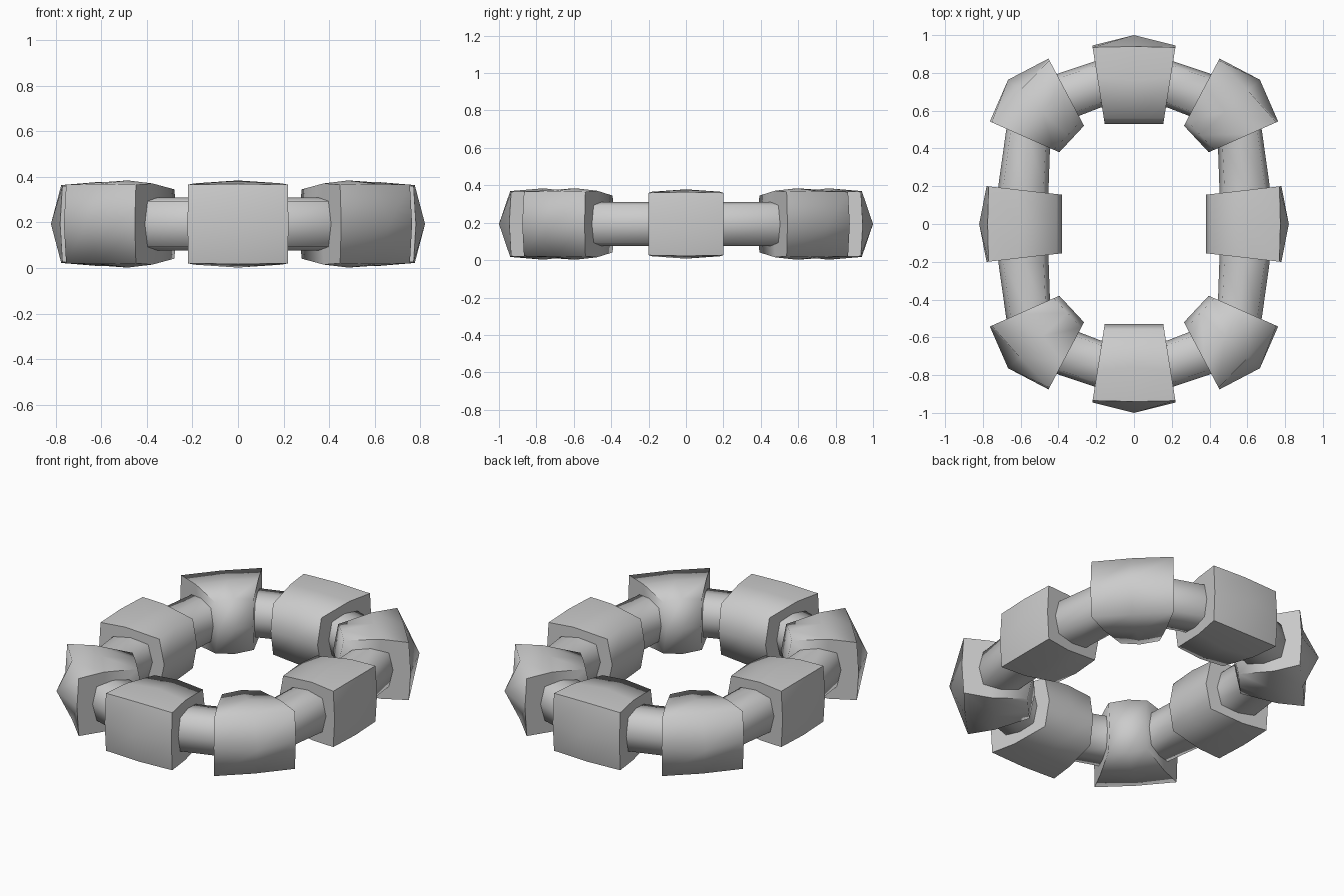
import bpy, bmesh
from math import cos, sin, radians
from mathutils import Vector

if "Cube" in bpy.data.objects:
    bpy.data.objects.remove(bpy.data.objects["Cube"])

ZC = 0.193  # height of the ring's centre line


def finish(name, bm, angle):
    bmesh.ops.recalc_face_normals(bm, faces=bm.faces)
    me = bpy.data.meshes.new(name)
    bm.to_mesh(me)
    bm.free()
    ob = bpy.data.objects.new(name, me)
    bpy.context.collection.objects.link(ob)
    bpy.ops.object.select_all(action='DESELECT')
    ob.select_set(True)
    bpy.context.view_layer.objects.active = ob
    bpy.ops.object.shade_smooth_by_angle(angle=radians(angle))
    return ob


def loft(bm, rings, closed):
    rows = [[bm.verts.new(p) for p in r] for r in rings]
    n = len(rows[0])
    for i in range(len(rows) if closed else len(rows) - 1):
        a, b = rows[i], rows[(i + 1) % len(rows)]
        for k in range(n):
            bm.faces.new((a[k], a[(k + 1) % n], b[(k + 1) % n], b[k]))
    return rows


def section(half):
    # mirror the upper half (outer mid -> inner mid) to a closed 8-point loop
    return half + [(r, -z) for r, z in half[-2:0:-1]]


def bead(name, inner, angle, u_out, u_in, d_end, d_mid, zs):
    # wedge-shaped bead: r runs outward from the inner face, u along the ring
    n = Vector((cos(radians(angle)), sin(radians(angle)), 0))
    t = Vector((-n.y, n.x, 0))
    base = Vector((inner[0], inner[1], ZC))
    end = section([(d_end + .005, 0), (d_end - .005, .172), (d_end * .6, .178), (.03, .152), (0, 0)])
    mid = section([(d_mid, 0), (d_end, .176), (d_end * .56, .191), (.03, .166), (0, 0)])
    rings = []
    for s, sec in ((-1, end), (0, mid), (1, end)):
        ring = []
        for r, z in sec:
            u = u_in + (u_out - u_in) * r / d_end
            ring.append(base + n * r + t * (s * u) + Vector((0, 0, z * zs)))
        rings.append(ring)
    bm = bmesh.new()
    rows = loft(bm, rings, False)
    # end caps
    for row, p in ((rows[0], rings[0]), (rows[-1], rings[-1])):
        c = bm.verts.new(sum(p, Vector()) / len(p))
        for k in range(8):
            bm.faces.new((row[k], row[(k + 1) % 8], c))
    finish(name, bm, 72)


# beads at front/back, sides and the four diagonals
for s, side in ((-1, "front"), (1, "back")):
    bead(side + "_bead", (0, .53 * s), 90 * s, .22, .155, .41, .47, 1)
for s, side in ((-1, "left"), (1, "right")):
    bead(side + "_bead", (.38 * s, 0), 0 if s > 0 else 180, .2, .155, .395, .44, .97)
for sx, a in ((1, "right"), (-1, "left")):
    for sy, b in ((1, "back"), (-1, "front")):
        ang = 43 * sy if sx > 0 else 180 - 43 * sy
        bead(f"{b}_{a}_bead", (.33 * sx, .45 * sy), ang, .226, .096, .375, .46, 1)

# oval cord running through the beads: (x, y, half width)
quarter = [(.585, .2, .133), (.56, .47, .12), (.49, .59, .12), (.345, .685, .125), (.19, .74, .124)]
path = (quarter + [(-x, y, w) for x, y, w in quarter[::-1]]
        + [(-x, -y, w) for x, y, w in quarter] + [(x, -y, w) for x, y, w in quarter[::-1]])
rings = []
for i, (x, y, w) in enumerate(path):
    p, q = path[i - 1], path[(i + 1) % len(path)]
    t = Vector((q[0] - p[0], q[1] - p[1], 0)).normalized()
    n = Vector((t.y, -t.x, 0))
    sec = section([(w, 0), (w * .8, .1), (0, .117), (-w * .8, .1), (-w, 0)])
    rings.append([Vector((x, y, ZC)) + n * r + Vector((0, 0, z)) for r, z in sec])
bm = bmesh.new()
loft(bm, rings, True)
finish("cord_ring", bm, 80)
